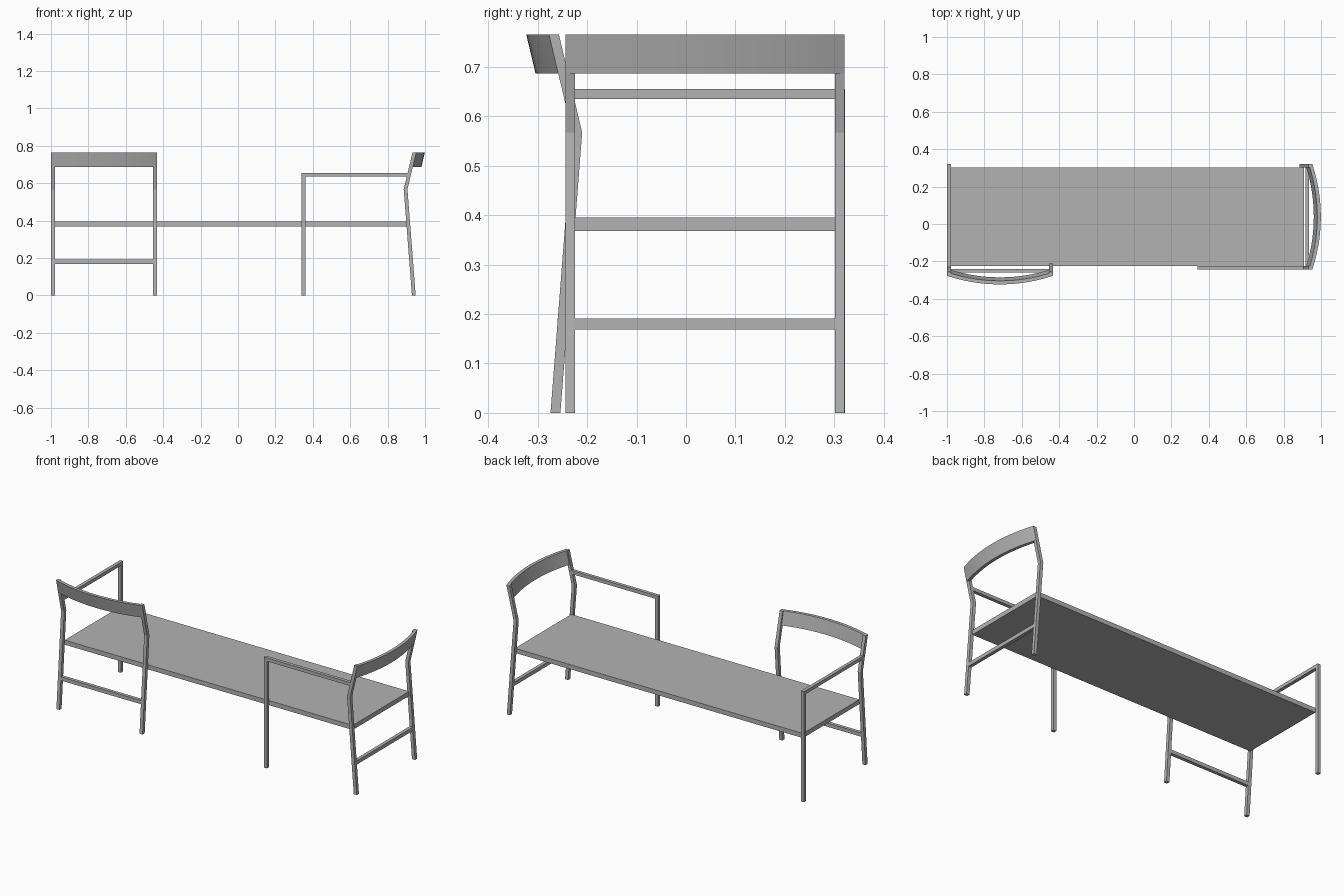
import bpy, bmesh, math
from mathutils import Matrix, Vector

cube = bpy.data.objects.get("Cube")
if cube:
    bpy.data.objects.remove(cube)

grey = bpy.data.materials.new("satin grey")
grey.use_nodes = True
COLOUR = (0.45, 0.45, 0.45, 1)
grey.diffuse_color = COLOUR
grey.node_tree.nodes["Principled BSDF"].inputs["Base Color"].default_value = COLOUR

HALF = 0.2825   # half the width of a chair frame
BAR = 0.02      # thickness of all bars
KNEE = 0.567    # height where the rear legs bend
TOP = 0.765


def make(name, bm, place=Matrix()):
    bmesh.ops.recalc_face_normals(bm, faces=bm.faces)
    mesh = bpy.data.meshes.new(name)
    bm.to_mesh(mesh)
    bm.free()
    mesh.materials.append(grey)
    obj = bpy.data.objects.new(name, mesh)
    obj.matrix_world = place
    bpy.context.collection.objects.link(obj)
    return obj


def prism(name, outline, offset, place=Matrix()):
    """Extrude a closed outline of 3D points along an offset."""
    bm = bmesh.new()
    face = bm.faces.new([bm.verts.new(p) for p in outline])
    new = bmesh.ops.extrude_face_region(bm, geom=[face])["geom"]
    verts = [v for v in new if isinstance(v, bmesh.types.BMVert)]
    bmesh.ops.translate(bm, verts=verts, vec=Vector(offset))
    return make(name, bm, place)


def box(name, lo, hi, place=Matrix()):
    (x0, y0, z0), (x1, y1, z1) = lo, hi
    outline = [(x0, y0, z0), (x1, y0, z0), (x1, y1, z0), (x0, y1, z0)]
    return prism(name, outline, (0, 0, z1 - z0), place)


def leg_outer(z):
    """Outer edge of the bent rear leg at height z (local +x is outward)."""
    if z < KNEE:
        return 0.274 - 0.044 * z / KNEE
    return 0.230 + 0.047 * (z - KNEE) / (TOP - KNEE)


def chair(side, place, post_x):
    # bent rear legs
    for label, y in (("near", -HALF), ("far", HALF - BAR)):
        heights = (0, KNEE, TOP)
        outline = [(leg_outer(z), y, z) for z in heights]
        outline += [(leg_outer(z) - BAR, y, z) for z in reversed(heights)]
        prism(f"{side}_{label}_rear_leg", outline, (0, BAR, 0), place)

    # stretcher between the rear legs
    x = leg_outer(0.18)
    box(f"{side}_stretcher", (x - BAR, BAR - HALF, 0.169), (x, HALF - BAR, 0.191), place)

    # post and armrest on one side
    box(f"{side}_arm_post", (post_x, -HALF, 0), (post_x + BAR, BAR - HALF, 0.655), place)
    box(f"{side}_armrest", (post_x + BAR, -HALF, 0.635),
        (leg_outer(0.645) - BAR / 2, BAR - HALF, 0.655), place)

    # curved backrest, leaning along the upper legs
    low, steps, sag = 0.686, 14, 0.046
    radius = (HALF ** 2 + sag ** 2) / (2 * sag)
    span = math.asin(HALF / radius)
    arc = []
    for i in range(steps + 1):
        a = span * (2 * i / steps - 1)
        arc.append((radius * math.cos(a) - radius + sag, radius * math.sin(a)))
    base = leg_outer(low)
    outline = [(base + d, y, low) for d, y in arc]
    outline += [(base + d - 0.019, y, low) for d, y in reversed(arc)]
    rest = prism(f"{side}_backrest", outline, (leg_outer(TOP) - base, 0, TOP - low), place)
    bpy.ops.object.select_all(action="DESELECT")
    rest.select_set(True)
    bpy.context.view_layer.objects.active = rest
    bpy.ops.object.shade_smooth_by_angle(angle=math.radians(30))


# long seat slab shared by both chair ends
box("seat", (-0.979, -0.225, 0.368), (0.91, 0.303, 0.395))

# left end faces along the bench, right end faces across it
chair("left", Matrix.Translation((0.676, 0.0385, 0)), -0.336)
chair("right", Matrix.Translation((-0.7165, 0, 0)) @ Matrix.Rotation(-math.pi / 2, 4, "Z"), -0.322)
